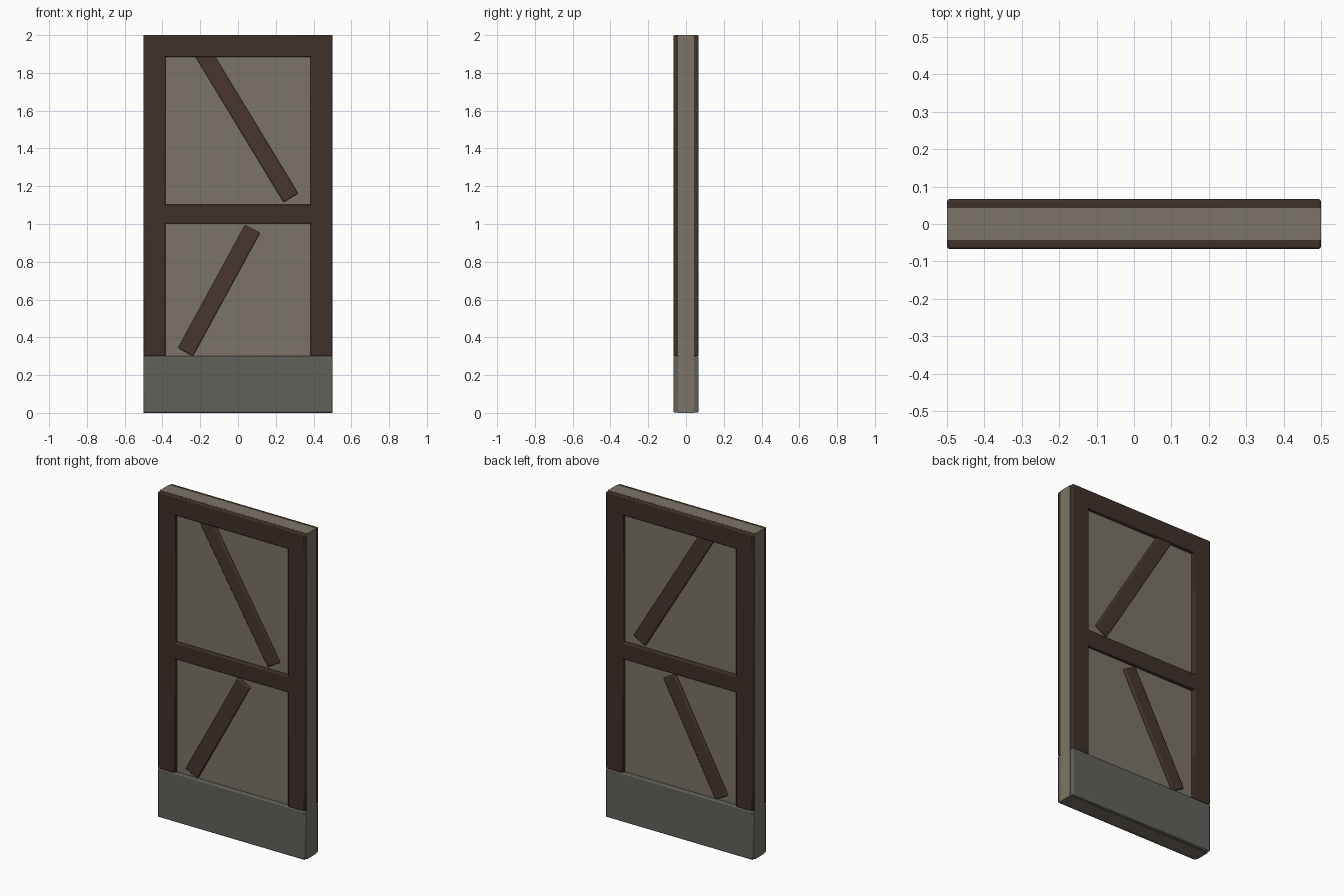
import bpy, math

if "Cube" in bpy.data.objects:
    bpy.data.objects.remove(bpy.data.objects["Cube"])


def material(name, rgb):
    m = bpy.data.materials.new(name)
    m.diffuse_color = (*rgb, 1)
    m.use_nodes = True
    m.node_tree.nodes["Principled BSDF"].inputs["Base Color"].default_value = m.diffuse_color
    return m


timber = material("dark_timber", (0.050, 0.031, 0.023))
brace_wood = material("brace_timber", (0.065, 0.038, 0.028))
plaster = material("plaster", (0.20, 0.175, 0.135))
stone = material("stone", (0.12, 0.12, 0.105))


def box(name, loc, size, mat, bevel=0.006, angle=0):
    """Box with softly chamfered edges, turned about y by angle."""
    bpy.ops.mesh.primitive_cube_add(size=1, location=loc)
    o = bpy.context.object
    o.name = name
    o.scale = size
    bpy.ops.object.transform_apply(location=False, rotation=False, scale=True)
    o.rotation_euler.y = angle
    o.data.materials.append(mat)
    if bevel:
        b = o.modifiers.new("bevel", 'BEVEL')
        b.width = bevel
        b.segments = 2
    bpy.ops.object.shade_smooth_by_angle(angle=math.radians(35))
    return o


def brace(name, low, high):
    """Diagonal timber running through the panel between two (x, z) points."""
    dx, dz = high[0] - low[0], high[1] - low[1]
    mid = ((low[0] + high[0]) / 2, 0, (low[1] + high[1]) / 2)
    box(name, mid, (0.09, 0.116, math.hypot(dx, dz)), brace_wood,
        angle=math.atan2(dx, dz))


DEPTH = 0.133

# Plaster infill and stone footing
box("plaster_infill", (0, 0, 1), (1, 0.085, 2), plaster, bevel=0)
box("stone_footing", (0, 0, 0.151), (0.999, DEPTH, 0.299), stone)

# Posts
for side, label in ((-1, "left"), (1, "right")):
    box(label + "_post", (side * 0.442, 0, 1.149), (0.115, DEPTH, 1.698), timber)

# Rails
box("top_rail", (0, 0, 1.942), (0.999, DEPTH, 0.115), timber)
box("middle_rail", (0, 0, 1.052), (0.998, DEPTH, 0.1), timber)

# Diagonal braces, visible on both faces
brace("upper_brace", (0.28, 1.138), (-0.20, 1.93))
brace("lower_brace", (-0.278, 0.322), (0.077, 0.974))
